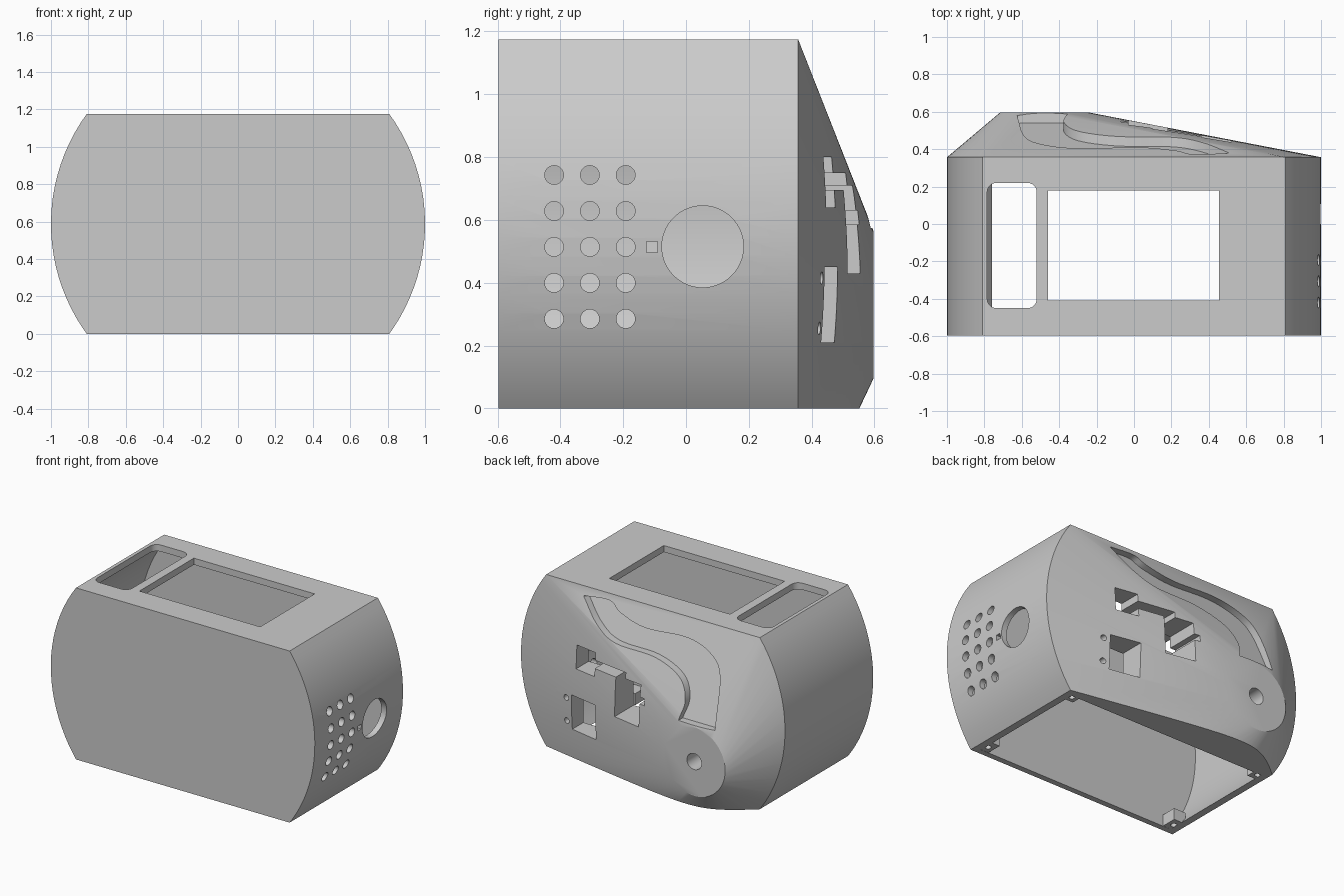
import bpy, bmesh, math
from mathutils import Matrix, Vector

cube = bpy.data.objects.get("Cube")
if cube:
    bpy.data.objects.remove(cube, do_unlink=True)

HEIGHT, MID, SHOULDER, DEPTH = 1.175, 0.5875, 0.357, 0.597
BOSS = (-0.48, 0.33)          # centre of the round boss on the back (x, z)

grey = bpy.data.materials.new("plain_grey")
grey.use_nodes = True
grey.diffuse_color = (0.6, 0.6, 0.6, 1)
grey.node_tree.nodes["Principled BSDF"].inputs["Base Color"].default_value = (0.6, 0.6, 0.6, 1)


def to_object(bm, name):
    bmesh.ops.recalc_face_normals(bm, faces=bm.faces[:])
    mesh = bpy.data.meshes.new(name)
    bm.to_mesh(mesh)
    bm.free()
    mesh.materials.append(grey)
    obj = bpy.data.objects.new(name, mesh)
    bpy.context.collection.objects.link(obj)
    return obj


def activate(obj):
    for other in bpy.context.selected_objects:
        other.select_set(False)
    obj.select_set(True)
    bpy.context.view_layer.objects.active = obj


def cut(target, cutter):
    """Subtract the cutter from the target and discard it."""
    mod = target.modifiers.new("cut", 'BOOLEAN')
    mod.operation, mod.solver, mod.object = 'DIFFERENCE', 'EXACT', cutter
    activate(target)
    bpy.ops.object.modifier_apply(modifier=mod.name)
    bpy.data.objects.remove(cutter, do_unlink=True)


def box(name, lo, hi, corner=0):
    lo, hi = Vector(lo), Vector(hi)
    bm = bmesh.new()
    bmesh.ops.create_cube(bm, size=1)
    for v in bm.verts:
        v.co = Vector([(lo[i] + hi[i]) / 2 + v.co[i] * (hi[i] - lo[i]) for i in range(3)])
    if corner:
        upright = [e for e in bm.edges if abs(e.verts[0].co.z - e.verts[1].co.z) > 1e-4]
        bmesh.ops.bevel(bm, geom=upright, offset=corner, segments=6, profile=0.5, affect='EDGES')
    return to_object(bm, name)


def rod(name, centre, radius, length, axis, sides=32):
    turn = {'X': Matrix.Rotation(math.pi / 2, 4, 'Y'),
            'Y': Matrix.Rotation(math.pi / 2, 4, 'X'), 'Z': Matrix()}[axis]
    bm = bmesh.new()
    bmesh.ops.create_cone(bm, cap_ends=True, segments=sides, radius1=radius, radius2=radius,
                          depth=length, matrix=Matrix.Translation(centre) @ turn)
    return to_object(bm, name)


def barrel(radius, top, steps=72):
    """Circular outline with a flat top."""
    a = math.asin((top - MID) / radius)
    sweep = math.pi + 2 * a
    return [(radius * math.cos(a - sweep * i / steps), MID + radius * math.sin(a - sweep * i / steps))
            for i in range(steps + 1)]


def hull(name, rings, floor=None):
    """Convex solid around outlines placed at given y."""
    bm = bmesh.new()
    for y, outline in rings:
        for x, z in outline:
            bm.verts.new((x, y, z))
    res = bmesh.ops.convex_hull(bm, input=bm.verts[:])
    junk = [g for g in res["geom_interior"] if isinstance(g, bmesh.types.BMVert)]
    if junk:
        bmesh.ops.delete(bm, geom=junk, context='VERTS')
    bmesh.ops.dissolve_limit(bm, angle_limit=0.005, verts=bm.verts[:], edges=bm.edges[:])
    if floor is not None:
        bmesh.ops.bisect_plane(bm, geom=bm.verts[:] + bm.edges[:] + bm.faces[:],
                               plane_co=(0, 0, floor), plane_no=(0, 0, 1), clear_inner=True)
        bmesh.ops.holes_fill(bm, edges=[e for e in bm.edges if e.is_boundary], sides=0)
    return to_object(bm, name)


def smooth_path(points, steps=6):
    """Smooth curve through the points."""
    pts = [Vector(p) for p in points]
    pts = [2 * pts[0] - pts[1]] + pts + [2 * pts[-1] - pts[-2]]
    path = []
    for a, b, c, d in zip(pts, pts[1:], pts[2:], pts[3:]):
        for i in range(steps):
            t = i / steps
            path.append(0.5 * (2 * b + (c - a) * t + (2 * a - 5 * b + 4 * c - d) * t ** 2
                               + (3 * b - a - 3 * c + d) * t ** 3))
    return path + [pts[-2]]


# Outer shell: barrel prism whose back tapers to a round boss
outline = barrel(1.0, HEIGHT)
boss = [(BOSS[0] + 0.235 * math.cos(math.tau * i / 48), BOSS[1] + 0.235 * math.sin(math.tau * i / 48))
        for i in range(48)]
shell = hull("housing", [(-DEPTH, outline), (SHOULDER, outline), (DEPTH, boss)], floor=0)

# Hollow inside, open underneath
inner = barrel(0.96, HEIGHT - 0.045)
cut(shell, hull("cavity", [(-DEPTH + 0.04, inner), (0.31, inner)]))

# Top openings: screen window and rounded hatch
cut(shell, box("screen_window", (-0.46, -0.41, 1.0), (0.455, 0.18, 1.3)))
cut(shell, box("hatch", (-0.785, -0.45, 0.95), (-0.52, 0.22, 1.3), corner=0.05))

# Side openings: vent grid, round port and small sensor slot
for row in range(5):
    for col in range(3):
        cut(shell, rod("vent", (1, -0.42 + 0.114 * col, 0.285 + 0.1145 * row), 0.03, 0.3, 'X', 24))
cut(shell, rod("round_port", (1, 0.053, 0.515), 0.13, 0.3, 'X', 64))
cut(shell, box("sensor_slot", (0.85, -0.125, 0.497), (1.1, -0.09, 0.532)))

# Curved chute in the back, given as (x, drop below the top) rails
upper_rail = smooth_path([(0.506, 0.055), (0.315, 0.04), (0.224, 0.09), (0.022, 0.135), (-0.30, 0.12),
                          (-0.50, 0.18), (-0.59, 0.30), (-0.625, 0.60)])
lower_rail = smooth_path([(-0.354, 0.60), (-0.375, 0.476), (-0.30, 0.355), (-0.093, 0.283),
                          (0.21, 0.27), (0.37, 0.196), (0.506, 0.062)])
bm = bmesh.new()
rim = upper_rail + lower_rail
deep = [bm.verts.new((x, SHOULDER + 0.39 * d - 0.05, HEIGHT - d)) for x, d in rim]
out = [bm.verts.new((x, 0.8, HEIGHT - d)) for x, d in rim]
bm.faces.new(deep)
bm.faces.new(out[::-1])
for i in range(len(rim)):
    j = (i + 1) % len(rim)
    bm.faces.new((deep[i], out[i], out[j], deep[j]))
cut(shell, to_object(bm, "chute"))

# Connector cutouts in the back: (x range, z range)
for x0, x1, z0, z1 in [(0.36, 0.52, 0.64, 0.80), (0.10, 0.40, 0.695, 0.75),
                       (-0.03, 0.18, 0.43, 0.71), (-0.07, 0.0, 0.585, 0.63),
                       (0.35, 0.56, 0.21, 0.45)]:
    cut(shell, box("connector_cutout", (x0, 0.2, z0), (x1, 0.8, z1)))
for z in (0.255, 0.415):
    cut(shell, rod("screw_hole", (0.605, 0.5, z), 0.02, 0.6, 'Y', 20))
cut(shell, rod("boss_hole", (BOSS[0], 0.5, BOSS[1]), 0.055, 0.6, 'Y'))

# Corner posts with screw holes around the open base
for side in (-1, 1):
    for name, y0, y1 in (("front_post", -0.575, -0.45), ("rear_post", 0.25, 0.33)):
        xs = sorted((side * 0.70, side * 0.79))
        post = box(name, (xs[0], y0, 0.001), (xs[1], y1, 0.08))
        cut(post, rod("post_hole", (side * 0.745, (y0 + y1) / 2 + 0.005, 0), 0.02, 0.12, 'Z', 20))

activate(shell)
bpy.ops.object.shade_smooth_by_angle(angle=math.radians(20))
